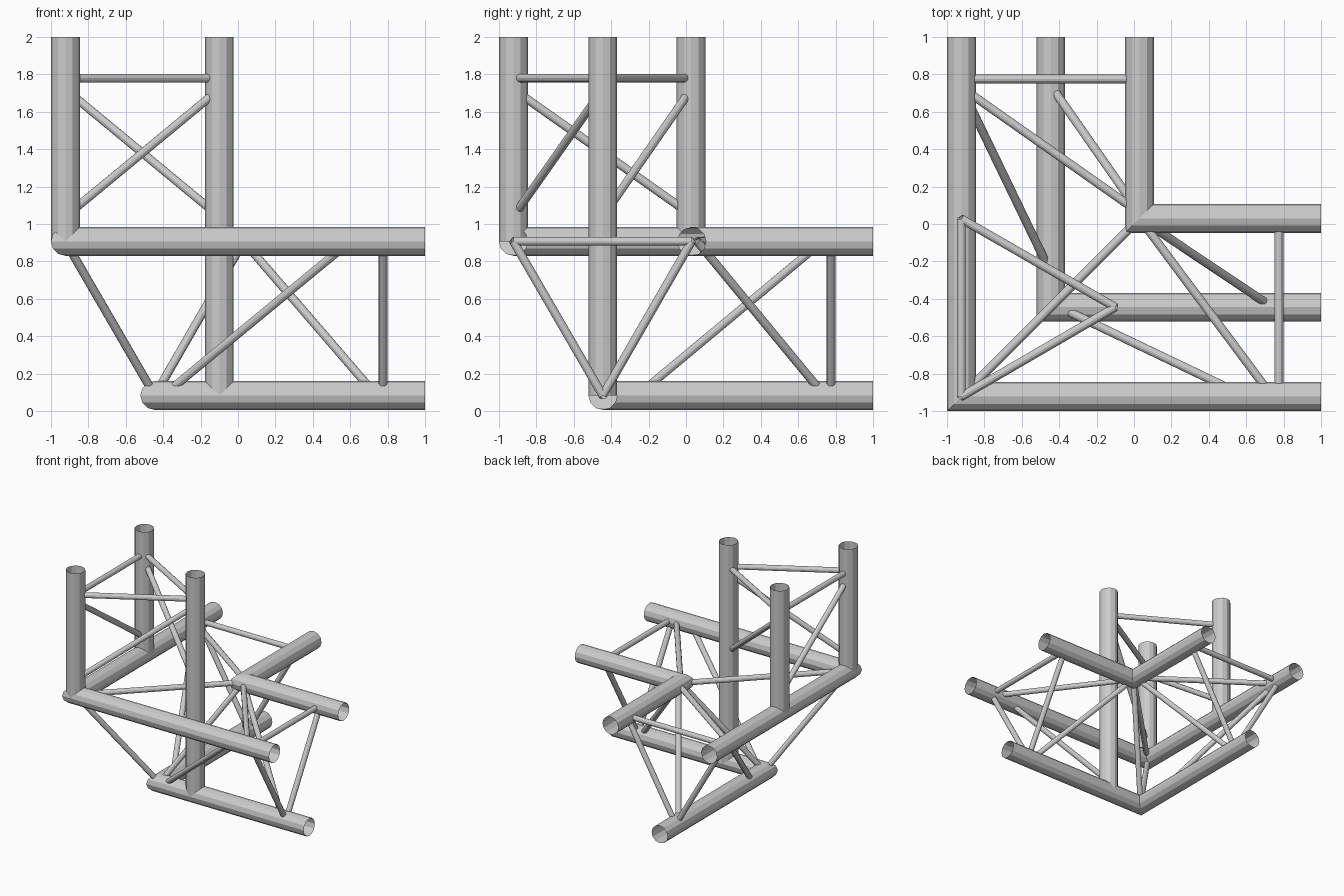
import bpy
import math
from mathutils import Vector

if "Cube" in bpy.data.objects:
    bpy.data.objects.remove(bpy.data.objects["Cube"], do_unlink=True)

metal = bpy.data.materials.new("light_grey_metal")
metal.use_nodes = True
colour = (0.6, 0.6, 0.6, 1)
metal.diffuse_color = colour
metal.node_tree.nodes["Principled BSDF"].inputs["Base Color"].default_value = colour

SIDES = 12
CHORD, BRACE = 0.077, 0.023      # tube radii


def tube(name, path, radius):
    """Open faceted tube along a path, mitred where the path bends."""
    pts = [Vector(p) for p in path]
    dirs = [(b - a).normalized() for a, b in zip(pts, pts[1:])]
    d = dirs[0]
    up = Vector((0, 0, 1)) if abs(d.z) < 0.99 else Vector((0, 1, 0))
    u = d.cross(up).normalized()
    v = d.cross(u)
    angles = [math.tau * i / SIDES for i in range(SIDES)]
    ring = [pts[0] + radius * (u * math.cos(a) + v * math.sin(a)) for a in angles]
    verts = list(ring)
    for i, d in enumerate(dirs):
        n = (d + dirs[min(i + 1, len(dirs) - 1)]).normalized()
        ring = [p + d * ((pts[i + 1] - p).dot(n) / d.dot(n)) for p in ring]
        verts += ring
    faces = []
    for k in range(len(dirs)):
        for i in range(SIDES):
            j = (i + 1) % SIDES
            a, b = k * SIDES, (k + 1) * SIDES
            faces.append((a + i, a + j, b + j, b + i))
    mesh = bpy.data.meshes.new(name)
    mesh.from_pydata(verts, [], faces)
    mesh.materials.append(metal)
    obj = bpy.data.objects.new(name, mesh)
    bpy.context.collection.objects.link(obj)


# Corner nodes of the three horizontal angled chords
END = 1.0
corners = {
    "outer": Vector((-0.923, -0.923, 0.907)),
    "inner": Vector((0.03, 0.03, 0.907)),
    "lower": Vector((-0.445, -0.445, 0.083)),
}
for name, c in corners.items():
    tube(name + "_chord", [(END, c.y, c.z), c, (c.x, END, c.z)], CHORD)

# Upright chords standing on the horizontal ones
uprights = {
    "corner": Vector((-0.923, -0.923, 0.907)),
    "back": Vector((-0.923, 0.027, 0.907)),
    "front": Vector((-0.10, -0.445, 0.083)),
}
for name, c in uprights.items():
    tube(name + "_upright", [c, (c.x, c.y, 2)], CHORD)


def on_chord(nodes, axis, name, t):
    """Point on a chord at coordinate t along the arm's axis."""
    p = nodes[name].copy()
    p[axis] = t
    return p


def brace_arm(arm, nodes, axis, frame, diagonals):
    """Triangular frame and one diagonal on each face of an arm."""
    names = list(nodes)
    for a, b in zip(names, names[1:] + names[:1]):
        tube(f"{arm}_strut_{a}_{b}", [on_chord(nodes, axis, n, frame) for n in (a, b)], BRACE)
    for a, ta, b, tb in diagonals:
        tube(f"{arm}_diagonal_{a}_{b}",
             [on_chord(nodes, axis, a, ta), on_chord(nodes, axis, b, tb)], BRACE)


brace_arm("side_arm", corners, 0, 0.775, [
    ("lower", -0.40, "outer", 0.60),
    ("inner", 0.03, "lower", 0.74),
    ("inner", 0.03, "outer", 0.74)])
brace_arm("back_arm", corners, 1, 0.775, [
    ("lower", -0.26, "outer", 0.73),
    ("inner", 0.06, "lower", 0.74),
    ("inner", 0.06, "outer", 0.73)])
brace_arm("top_arm", uprights, 2, 1.78, [
    ("corner", 1.04, "front", 1.72),
    ("back", 1.72, "front", 1.04),
    ("corner", 1.72, "back", 1.05)])

# Braces tying the three corner nodes together
for a, b in (("outer", "inner"), ("inner", "lower"), ("lower", "outer")):
    tube(f"corner_brace_{a}_{b}", [corners[a], corners[b]], BRACE)
